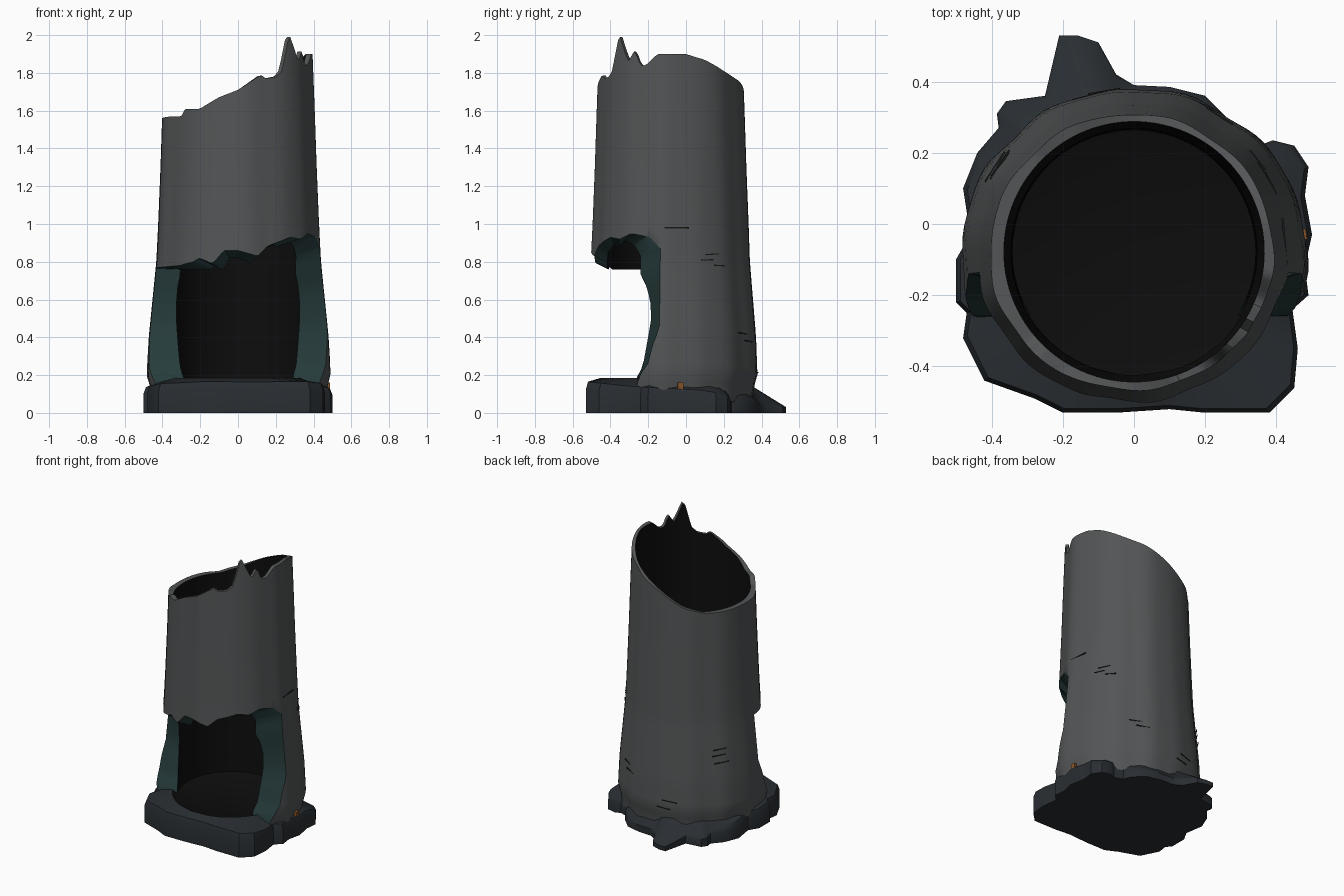
import bpy, bmesh, math
from math import sin, cos, radians as rad
from mathutils import Vector, Matrix

if "Cube" in bpy.data.objects:
    bpy.data.objects.remove(bpy.data.objects["Cube"])

CY = -0.085   # trunk axis in y


def material(name, col):
    m = bpy.data.materials.new(name)
    m.diffuse_color = (*col, 1)
    m.use_nodes = True
    m.node_tree.nodes["Principled BSDF"].inputs["Base Color"].default_value = m.diffuse_color
    return m


BARK = material("bark", (0.085, 0.09, 0.092))
INSIDE = material("inside", (0.004, 0.004, 0.004))
CUT = material("cut_wood", (0.02, 0.045, 0.045))
BASE = material("base_bark", (0.022, 0.027, 0.032))
DARK = material("crack", (0.01, 0.01, 0.01))
ORANGE = material("amber", (0.25, 0.09, 0.02))


def curve(pts):
    """Piecewise linear function through the given points."""
    def f(v):
        if v <= pts[0][0]:
            return pts[0][1]
        for (a, p), (b, q) in zip(pts, pts[1:]):
            if v <= b:
                return p + (q - p) * (v - a) / (b - a)
        return pts[-1][1]
    return f


# Profiles; angles in degrees run from the front towards +x
radius = curve([(0, .455), (.14, .468), (.2, .486), (.4, .475), (.6, .455), (.8, .435), (1, .425),
                (1.3, .413), (1.6, .403), (2, .388)])
inner_radius = curve([(0, .34), (.8, .345), (1.1, .365), (2, .366)])
top = curve([(-83, 1.56), (-60, 1.57), (-48, 1.57), (-44, 1.61), (-30, 1.61), (-15, 1.67),
             (0, 1.71), (18, 1.79), (22, 1.77), (31, 1.78), (36, 1.81), (44, 2.005), (54, 1.86),
             (60, 1.92), (65, 1.84), (70, 1.84), (80, 1.9), (102, 1.9), (118, 1.87),
             (137, 1.81), (157, 1.76), (180, 1.69), (205, 1.6), (225, 1.56), (277, 1.56)])
arch = curve([(-83, .765), (-45, .78), (-33, .8), (-28, .82), (-18, .79), (-10, .86),
              (0, .86), (14, .83), (22, .885), (40, .93), (50, .92), (60, .95), (75, .93),
              (83, .87), (277, .765)])
edge = curve([(.1, 66), (.19, 68), (.25, 75), (.35, 78), (.45, 83)])
edge_in = curve([(.1, 58), (.19, 58), (.25, 64), (.4, 69), (.5, 72), (.6, 71), (.68, 67), (.73, 62)])


def lip(a):
    """Height of the arch on the inner wall."""
    return max(arch(a) - .04, .76)


def outer(a, z):
    w = 1 + .008 * sin(rad(9 * a + 40)) + .006 * sin(rad(14 * a)) * (1.3 - .5 * z)
    r = radius(z) * w
    c = cos(rad(a))
    depth = .955 if c > 0 else .95 + .035 * min(z, 1)
    return Vector((r * sin(rad(a)), CY - depth * r * c, z))


def inner(a, z):
    r = inner_radius(z)
    return Vector((r * sin(rad(a)), CY + .007 - r * cos(rad(a)), z))


def squeeze(a):
    """Angle on the inner wall that belongs to angle a on the outer wall."""
    return a * 62 / 83 if abs(a) <= 83 else 62 + (a - 83) * 236 / 194


def finish(bm, name, mats, angle=40):
    bmesh.ops.remove_doubles(bm, verts=bm.verts, dist=.0005)
    bmesh.ops.recalc_face_normals(bm, faces=bm.faces)
    me = bpy.data.meshes.new(name)
    bm.to_mesh(me)
    bm.free()
    ob = bpy.data.objects.new(name, me)
    bpy.context.collection.objects.link(ob)
    for m in mats:
        me.materials.append(m)
    bpy.ops.object.select_all(action='DESELECT')
    bpy.context.view_layer.objects.active = ob
    ob.select_set(True)
    bpy.ops.object.shade_smooth_by_angle(angle=rad(angle))
    return ob


def sheet(bm, rows, mat):
    vs = [[bm.verts.new(p) for p in r] for r in rows]
    for r, s in zip(vs, vs[1:]):
        for i in range(len(r) - 1):
            f = bm.faces.new((r[i], r[i + 1], s[i + 1], s[i]))
            f.material_index = mat


# Hollow trunk: upper tube above the opening, C-shaped wall below it
bm = bmesh.new()
front = [-83 + 166 * i / 70 for i in range(71)]
back = [83 + 194 * i / 64 for i in range(65)]
ring = front + back[1:]
N = 16
up_o, up_i, lo_o, lo_i = [], [], [], []
for k in range(N + 1):
    t = k / N
    up_o.append([outer(a, arch(a) + t * (top(a) - arch(a))) for a in ring])
    up_i.append([inner(squeeze(a) * (1 - t) + a * t, lip(a) + t * (top(a) - lip(a))) for a in ring])
    ro, ri = [], []
    for i, a in enumerate(back):
        s = i / 64
        z = .06 + t * (arch(a) - .06)
        e = edge(z)
        ro.append(outer(e + s * (360 - 2 * e), z))
        z = .06 + t * (lip(a) - .06)
        e = edge_in(z)
        ri.append(inner(e + s * (360 - 2 * e), z))
    lo_o.append(ro)
    lo_i.append(ri)
sheet(bm, up_o, 0)
sheet(bm, lo_o, 0)
sheet(bm, up_i, 1)
sheet(bm, lo_i, 1)
n = len(front)
sheet(bm, [up_o[-1], up_i[-1]], 0)                        # broken top rim
sheet(bm, [up_o[0][:n], up_i[0][:n]], 2)                  # underside of the arch
for j in (0, -1):                                         # sides of the opening
    sheet(bm, [[r[j] for r in lo_o], [r[j] for r in lo_i]], 2)
finish(bm, "hollow_trunk", [BARK, INSIDE, CUT])

# Root base: irregular outline with a flat floor inside the trunk
outline = [(-.21, .53), (-.16, .53), (-.1, .51), (-.05, .42), (0, .39), (.1, .385), (.2, .36),
           (.27, .29), (.29, .24), (.35, .22), (.39, .235), (.45, .22), (.49, .16), (.48, .08),
           (.5, -.03), (.48, -.12), (.49, -.2), (.445, -.24), (.46, -.35), (.45, -.46),
           (.38, -.53), (.2, -.53), (.1, -.52), (-.05, -.53), (-.2, -.53), (-.28, -.49),
           (-.42, -.44), (-.48, -.32), (-.47, -.25), (-.5, -.22), (-.5, -.1), (-.46, -.03),
           (-.48, .1), (-.44, .2), (-.38, .27), (-.385, .31), (-.36, .345), (-.25, .36)]
height = curve([(-.53, .165), (-.3, .14), (.1, .12), (.3, .08), (.4, .06), (.53, .04)])
bm = bmesh.new()
rows = [[], [], [], [], [], [], []]
for x, y in outline + outline[:1]:
    d = Vector((x, y - CY, 0))
    c = Vector((0, CY, 0))
    u = d.normalized()
    h = height(y)
    rows[0].append(c)
    rows[1].append(c + d)
    rows[2].append(c + d + Vector((0, 0, h * .75)))
    rows[3].append(c + d * .975 + Vector((0, 0, h)))
    rows[4].append(c + u * .37 + Vector((0, 0, .185)))
    rows[5].append(c + u * .335 + Vector((0, 0, .165)))
    rows[6].append(c + Vector((0, 0, .165)))
sheet(bm, rows[:5], 0)
sheet(bm, rows[4:], 1)
bmesh.ops.dissolve_degenerate(bm, edges=bm.edges, dist=.0002)
finish(bm, "root_base", [BASE, INSIDE], 35)


def mark(name, a, z, length, h, mat, tilt=0, depth=.006):
    """Small strip lying on the bark at angle a and height z."""
    m = (Matrix.Translation(outer(a, z)) @ Matrix.Rotation(rad(a), 4, 'Z') @
         Matrix.Rotation(rad(tilt), 4, 'Y') @ Matrix.Diagonal((length, depth, h, 1)))
    bm = bmesh.new()
    bmesh.ops.create_cube(bm, size=1, matrix=m)
    finish(bm, name, [mat])


# Bark cracks in small groups, and an amber drop near the root
for i, (a, z, l, tilt) in enumerate([
        (95, .98, .13, 0), (122, .84, .08, -3), (118, .81, .07, -2), (128, .78, .07, 3),
        (150, .42, .10, 5), (155, .38, .09, 5), (236, .62, .09, -4), (235, .58, .09, -4),
        (237, .53, .10, -3), (195, .26, .10, 4), (190, .21, .09, 5)]):
    mark(f"bark_crack_{i}", a, z, l, .006, DARK, tilt)
mark("amber_drop", 97, .13, .03, .06, ORANGE, depth=.05)
